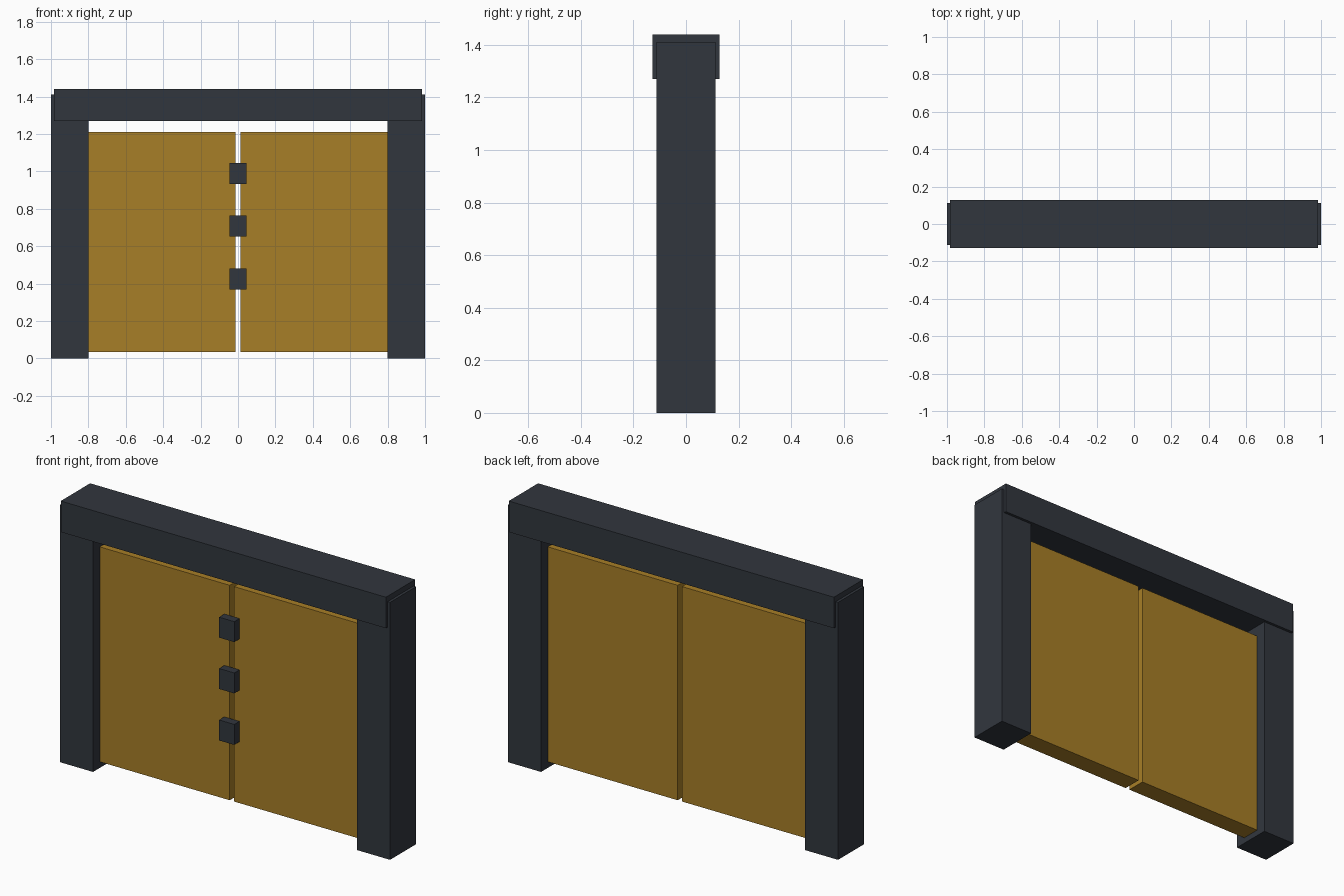
import bpy

if "Cube" in bpy.data.objects:
    bpy.data.objects.remove(bpy.data.objects["Cube"])


def material(name, color):
    m = bpy.data.materials.new(name)
    m.diffuse_color = (*color, 1)
    m.use_nodes = True
    m.node_tree.nodes["Principled BSDF"].inputs["Base Color"].default_value = m.diffuse_color
    return m


dark = material("dark_metal", (0.031, 0.037, 0.048))
gold = material("gold_panel", (0.39, 0.21, 0.02))


def box(name, lo, hi, mat):
    """Box spanning two opposite corners."""
    center = [(a + b) / 2 for a, b in zip(lo, hi)]
    bpy.ops.mesh.primitive_cube_add(size=1, location=center)
    ob = bpy.context.object
    ob.name = name
    ob.scale = [b - a for a, b in zip(lo, hi)]
    bpy.ops.object.transform_apply(location=False, rotation=False, scale=True)
    ob.data.materials.append(mat)
    return ob


# Posts and door leaves, mirrored left and right
for side, s in (("left", -1), ("right", 1)):
    def pair(part, x0, x1, y, z0, z1, mat):
        xs = sorted((s * x0, s * x1))
        box(f"{side}_{part}", (xs[0], -y, z0), (xs[1], y, z1), mat)

    pair("post", 0.80, 1.0, 0.112, 0, 1.41, dark)
    pair("door", 0.013, 0.805, 0.053, 0.033, 1.21, gold)

# Lintel across the posts
box("lintel", (-0.985, -0.127, 1.27), (0.985, 0.127, 1.44), dark)

# Latch blocks over the door seam
for i, z in enumerate((0.425, 0.707, 0.988)):
    box(f"latch_{i + 1}", (-0.046, -0.098, z - 0.056), (0.046, -0.052, z + 0.056), dark)
